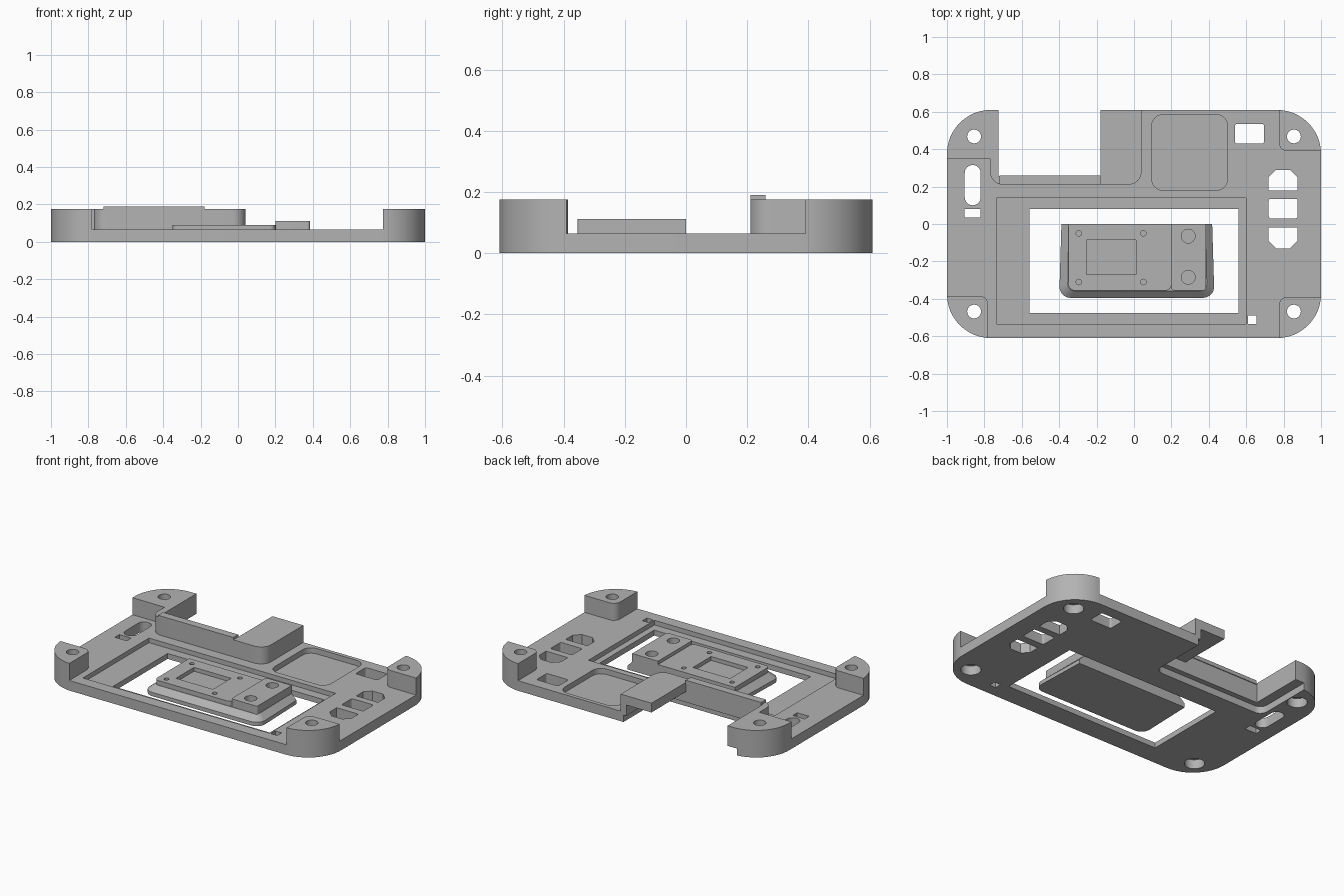
import bpy, bmesh, math
from mathutils import Vector

if "Cube" in bpy.data.objects:
    bpy.data.objects.remove(bpy.data.objects["Cube"])

grey = bpy.data.materials.new("plain_grey")
grey.diffuse_color = (0.45, 0.45, 0.45, 1)
grey.use_nodes = True
grey.node_tree.nodes["Principled BSDF"].inputs["Base Color"].default_value = grey.diffuse_color


def fillet(points, seg=8):
    """Outline from (x, y) or (x, y, radius) corners, with rounded corners."""
    out = []
    n = len(points)
    for i, p in enumerate(points):
        c = Vector(p[:2])
        r = p[2] if len(p) > 2 else 0
        if not r:
            out.append(c)
            continue
        a = (Vector(points[i - 1][:2]) - c).normalized()
        b = (Vector(points[(i + 1) % n][:2]) - c).normalized()
        half = a.angle(b) / 2
        mid = c + (a + b).normalized() * (r / math.sin(half))
        s, e = c + a * r / math.tan(half) - mid, c + b * r / math.tan(half) - mid
        turn = s.angle_signed(e)
        for k in range(seg + 1):
            t = -turn * k / seg
            out.append(mid + Vector((s.x * math.cos(t) - s.y * math.sin(t),
                                     s.x * math.sin(t) + s.y * math.cos(t))))
    return out


def rect(x0, x1, y0, y1, r=0, seg=8):
    return fillet([(x0, y0, r), (x1, y0, r), (x1, y1, r), (x0, y1, r)], seg)


def circle(x, y, r, n=24):
    return [Vector((x + r * math.cos(2 * math.pi * i / n),
                    y + r * math.sin(2 * math.pi * i / n))) for i in range(n)]


def loft(name, layers):
    """Solid through equal-length outlines, each given with its height."""
    bm = bmesh.new()
    rings = [[bm.verts.new((p.x, p.y, z)) for p in o] for o, z in layers]
    n = len(rings[0])
    bm.faces.new(rings[0][::-1])
    bm.faces.new(rings[-1])
    for lo, hi in zip(rings, rings[1:]):
        for i in range(n):
            j = (i + 1) % n
            bm.faces.new((lo[i], lo[j], hi[j], hi[i]))
    bmesh.ops.recalc_face_normals(bm, faces=bm.faces)
    me = bpy.data.meshes.new(name)
    bm.to_mesh(me)
    bm.free()
    ob = bpy.data.objects.new(name, me)
    bpy.context.collection.objects.link(ob)
    me.materials.append(grey)
    return ob


def prism(name, outline, z0, z1):
    return loft(name, [(outline, z0), (outline, z1)])


def cut(body, outline, z0=-0.1, z1=0.4):
    tool = prism("cutter", outline, z0, z1)
    tool.hide_render = True
    m = body.modifiers.new("cut", 'BOOLEAN')
    m.operation, m.solver, m.object = 'DIFFERENCE', 'EXACT', tool
    bpy.context.view_layer.objects.active = body
    bpy.ops.object.modifier_apply(modifier=m.name)
    bpy.data.objects.remove(tool)


def smooth(ob):
    bpy.ops.object.select_all(action='DESELECT')
    ob.select_set(True)
    bpy.context.view_layer.objects.active = ob
    bpy.ops.object.shade_smooth_by_angle(angle=math.radians(30))


# Frame: full-height block, lowered everywhere but the posts and rear housing
frame = prism("frame", rect(-1, 1, -0.61, 0.61, 0.235, 12), 0, 0.175)
cut(frame, fillet([(-0.78, -1), (0.775, -1), (0.775, -0.39, 0.045), (1.2, -0.39),
                   (1.2, 0.39), (0.775, 0.39, 0.045), (0.775, 1), (0.04, 1),
                   (0.04, 0.21, 0.07), (-0.77, 0.21, 0.07), (-0.77, 0.35),
                   (-1.2, 0.35), (-1.2, -0.385), (-0.78, -0.385, 0.045)]), 0.065)

# Rear notch, housing cavity and wider undercut
cut(frame, rect(-0.725, -0.18, 0.255, 1))
cut(frame, rect(-0.725, 0.0, 0.255, 1), -0.1, 0.115)
cut(frame, rect(-0.79, 0.02, 0.22, 1, 0.05), -0.1, 0.045)

# Main window with its recessed ledge, and the shallow rear pocket
cut(frame, rect(-0.735, 0.60, -0.535, 0.14), 0.035)
cut(frame, rect(-0.56, 0.56, -0.475, 0.08))
cut(frame, rect(0.095, 0.5, 0.18, 0.585, 0.06), 0.03)

# Openings through the plate
cut(frame, rect(0.54, 0.695, 0.43, 0.535, 0.012))
cut(frame, rect(0.72, 0.875, 0.03, 0.135, 0.012))
cut(frame, fillet([(0.72, 0.18), (0.875, 0.18), (0.875, 0.25), (0.835, 0.29),
                   (0.76, 0.29), (0.72, 0.25)]))
cut(frame, fillet([(0.72, -0.02), (0.72, -0.09), (0.76, -0.13), (0.835, -0.13),
                   (0.875, -0.09), (0.875, -0.02)][::-1]))
cut(frame, rect(-0.905, -0.82, 0.10, 0.315, 0.042))
cut(frame, rect(-0.905, -0.82, 0.035, 0.08))
cut(frame, rect(0.61, 0.655, -0.535, -0.49))

# Screw holes, counterbored from below
for sx in (-1, 1):
    for sy in (-1, 1):
        cut(frame, circle(sx * 0.855, sy * 0.468, 0.037))
        cut(frame, circle(sx * 0.855, sy * 0.468, 0.06), -0.1, 0.06)
smooth(frame)

# Raised lip on the housing wall
prism("housing_lip", rect(-0.72, -0.18, 0.21, 0.26), 0.165, 0.19)


def tray_outline(x0, x1, y0, lean, r):
    return fillet([(x0, y0, r), (x1, y0, r), (x1 - lean, 0), (x0 + lean, 0)])


# Centre module: tapered base, mounting plate and connector block
base = loft("module_base", [(tray_outline(-0.4, 0.43, -0.395, 0.012, 0.06), 0),
                            (tray_outline(-0.4, 0.43, -0.395, 0.012, 0.06), 0.025),
                            (tray_outline(-0.355, 0.39, -0.357, 0.006, 0.035), 0.06)])
smooth(base)
plate = prism("module_plate", tray_outline(-0.35, 0.2, -0.355, 0, 0.03), 0.055, 0.09)
cut(plate, rect(-0.255, 0.01, -0.27, -0.085), 0.065)
for x in (-0.295, 0.05):
    for y in (-0.05, -0.31):
        cut(plate, circle(x, y, 0.015, 16), 0.065)
smooth(plate)
block = prism("module_block", tray_outline(0.2, 0.385, -0.355, 0.0, 0.015), 0.055, 0.112)
for y in (-0.065, -0.285):
    cut(block, circle(0.29, y, 0.037), 0.075)
smooth(block)
